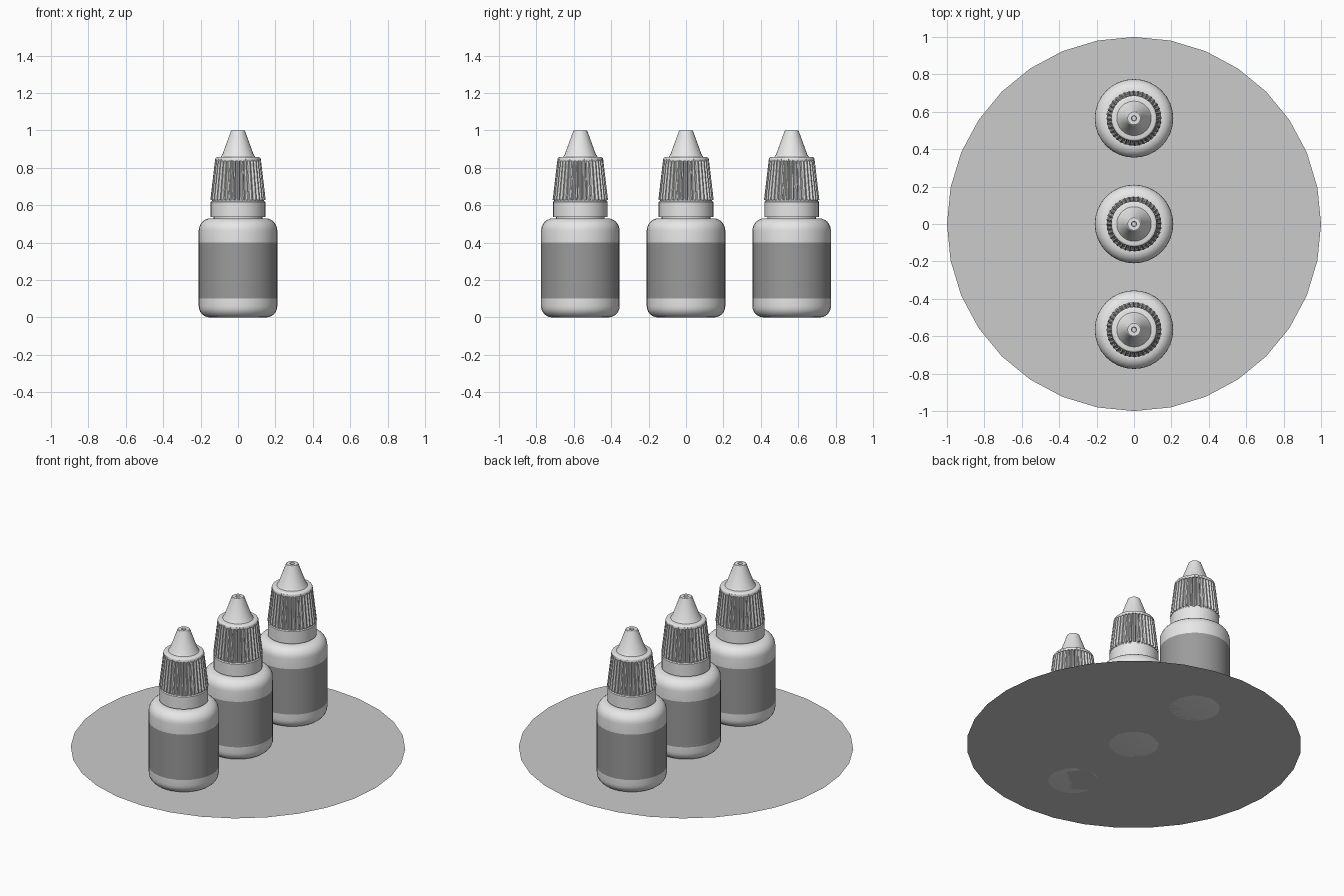
import bpy, bmesh, math

cube = bpy.data.objects.get("Cube")
if cube:
    bpy.data.objects.remove(cube, do_unlink=True)


def material(name, value):
    mat = bpy.data.materials.new(name)
    colour = (value, value, value, 1)
    mat.use_nodes = True
    mat.diffuse_color = colour
    mat.node_tree.nodes["Principled BSDF"].inputs["Base Color"].default_value = colour
    return mat


plastic = material("light grey plastic", 0.8)
label = material("dark grey label", 0.33)
ground = material("grey stand", 0.6)


def lathe(name, profile, y, sides, mats, depth=None):
    """Turn (radius, height) points about z; depth(i) insets the radius of column i."""
    bm = bmesh.new()
    rings = []
    for r, z in profile:
        ring = []
        for i in range(sides):
            a = math.tau * i / sides
            rr = r - (depth(i, z) if depth else 0)
            ring.append(bm.verts.new((rr * math.cos(a), rr * math.sin(a), z)))
        rings.append(ring)
    for low, high in zip(rings, rings[1:]):
        for i in range(sides):
            j = (i + 1) % sides
            bm.faces.new((low[i], low[j], high[j], high[i]))
    bm.faces.new(rings[0][::-1])
    if len(rings) > 1:
        bm.faces.new(rings[-1])
    else:
        bmesh.ops.reverse_faces(bm, faces=bm.faces[:])
    mesh = bpy.data.meshes.new(name)
    bm.to_mesh(mesh)
    bm.free()
    for m in mats:
        mesh.materials.append(m)
    obj = bpy.data.objects.new(name, mesh)
    obj.location.y = y
    bpy.context.collection.objects.link(obj)
    bpy.ops.object.select_all(action="DESELECT")
    obj.select_set(True)
    bpy.context.view_layer.objects.active = obj
    bpy.ops.object.shade_smooth_by_angle(angle=math.radians(32))
    return obj


def arc(r, z, radius, start, end, steps=6):
    """Rounded corner of a profile."""
    angles = [math.radians(start + (end - start) * k / steps) for k in range(steps + 1)]
    return [(r + radius * math.cos(a), z + radius * math.sin(a)) for a in angles]


RIBS = 36


def groove(i, z):
    """Two of every four columns are sunk between the ribs."""
    return 0.013 if i % 4 >= 2 else 0


# Round flat stand
lathe("stand", [(1, 0)], 0, 32, [ground])

for place, y in (("front", -0.565), ("middle", 0), ("back", 0.565)):
    # Bottle body with a painted label band
    body = lathe(place + "_bottle",
                 arc(0.15, 0.06, 0.06, -90, 0) + [(0.21, 0.1), (0.21, 0.4)]
                 + arc(0.145, 0.465, 0.065, 0, 90) + [(0.13, 0.53), (0.13, 0.54)],
                 y, 32, [plastic, label])
    for face in body.data.polygons:
        if 0.11 < face.center.z < 0.39:
            face.material_index = 1

    # Plain collar under the cap
    lathe(place + "_collar", [(0.146, 0.537), (0.146, 0.618), (0.14, 0.623), (0.14, 0.63)],
          y, 32, [plastic])

    # Tapered grip with raised ribs
    lathe(place + "_cap_grip", [(0.148, 0.628), (0.122, 0.848)],
          y, RIBS * 4, [plastic], groove)

    # Cap shoulder, cone nozzle and tip hole
    lathe(place + "_cap_nozzle",
          [(0.122, 0.835)] + arc(0.11, 0.845, 0.012, 0, 90, 4)
          + [(0.092, 0.859), (0.083, 0.872), (0.042, 0.985), (0.038, 0.997), (0.034, 1),
             (0.014, 1), (0.012, 0.985)],
          y, 32, [plastic])
